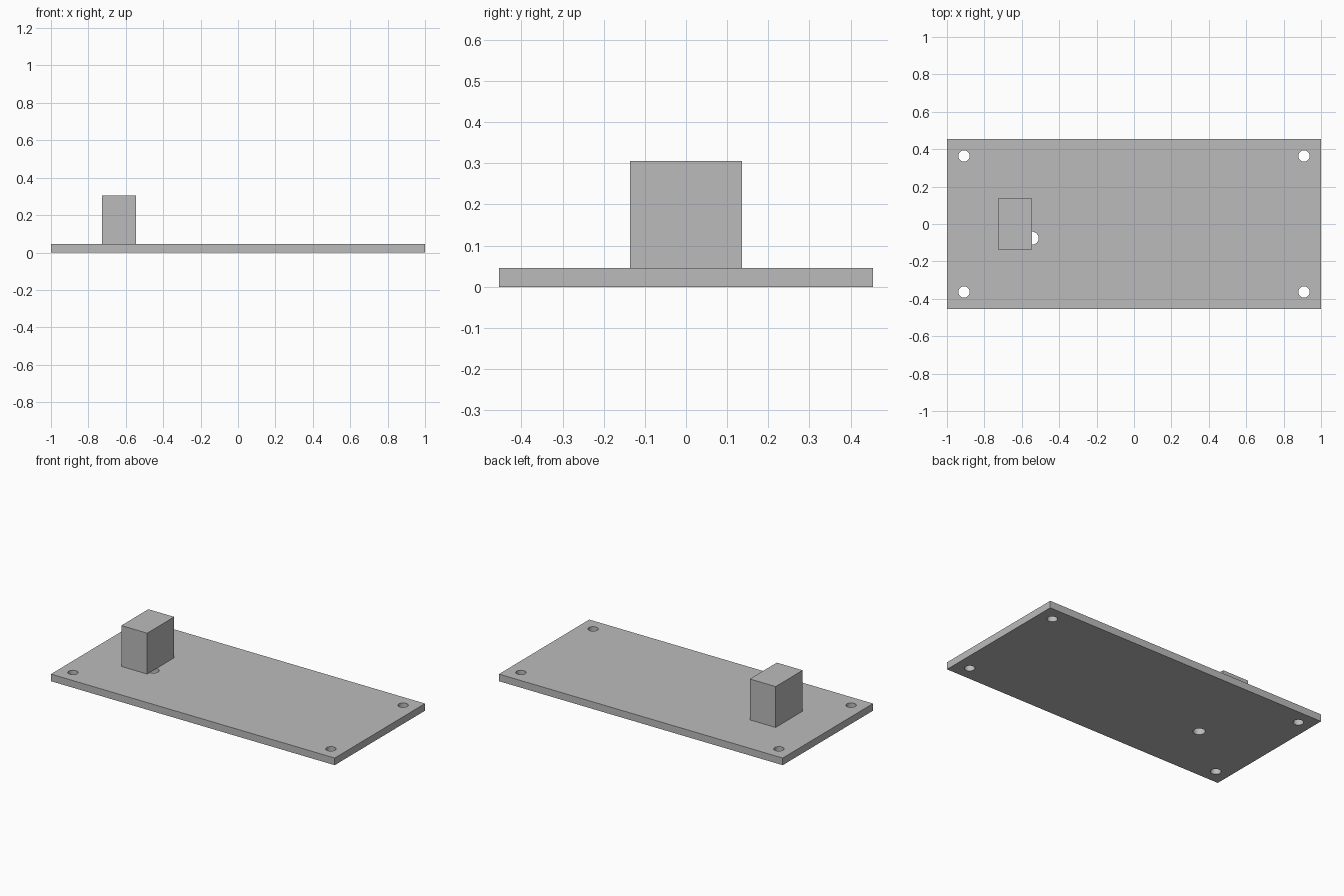
import bpy, bmesh, math
from mathutils import Vector

old = bpy.data.objects.get("Cube")
if old:
    bpy.data.objects.remove(old, do_unlink=True)

# Single plain grey
GREY = (0.5, 0.5, 0.5, 1.0)
grey = bpy.data.materials.new("plain grey")
grey.use_nodes = True
grey.diffuse_color = GREY
grey.node_tree.nodes["Principled BSDF"].inputs["Base Color"].default_value = GREY

HALF_X, HALF_Y, THICK = 1.0, 0.4545, 0.0455


def add_loop(bm, points):
    """Add a closed outline of edges at z = 0."""
    verts = [bm.verts.new((x, y, 0)) for x, y in points]
    for a, b in zip(verts, verts[1:] + verts[:1]):
        bm.edges.new((a, b))


def rectangle(x0, x1, y0, y1):
    return [(x0, y0), (x1, y0), (x1, y1), (x0, y1)]


def circle(cx, cy, r, sides=32):
    angles = [math.tau * i / sides for i in range(sides)]
    return [(cx + r * math.cos(a), cy + r * math.sin(a)) for a in angles]


def extruded_part(name, loops, z0, z1):
    """Fill the outlines (inner ones become holes) and extrude upwards."""
    bm = bmesh.new()
    for points in loops:
        add_loop(bm, points)
    bmesh.ops.triangle_fill(bm, edges=bm.edges[:], use_beauty=True,
                            normal=Vector((0, 0, 1)))
    result = bmesh.ops.extrude_face_region(bm, geom=bm.faces[:],
                                           use_keep_orig=True)
    top = [g for g in result["geom"] if isinstance(g, bmesh.types.BMVert)]
    bmesh.ops.translate(bm, verts=top, vec=(0, 0, z1 - z0))
    bmesh.ops.translate(bm, verts=bm.verts[:], vec=(0, 0, z0))
    bmesh.ops.recalc_face_normals(bm, faces=bm.faces[:])
    mesh = bpy.data.meshes.new(name)
    bm.to_mesh(mesh)
    bm.free()
    mesh.materials.append(grey)
    obj = bpy.data.objects.new(name, mesh)
    bpy.context.collection.objects.link(obj)
    return obj


# Base plate with four corner screw holes and one larger hole by the block
holes = [circle(sx * 0.909, sy * 0.3636, 0.03) for sx in (-1, 1) for sy in (-1, 1)]
holes.append(circle(-0.545, -0.076, 0.035))
plate = extruded_part("base_plate",
                      [rectangle(-HALF_X, HALF_X, -HALF_Y, HALF_Y)] + holes,
                      0, THICK)

# Upright block, overhanging half of the larger hole
block = extruded_part("upright_block",
                      [rectangle(-0.727, -0.545, -0.136, 0.136)],
                      THICK, 0.306)

# Smooth hole walls, sharp corners
bpy.ops.object.select_all(action='DESELECT')
plate.select_set(True)
bpy.context.view_layer.objects.active = plate
bpy.ops.object.shade_smooth_by_angle(angle=math.radians(30))
